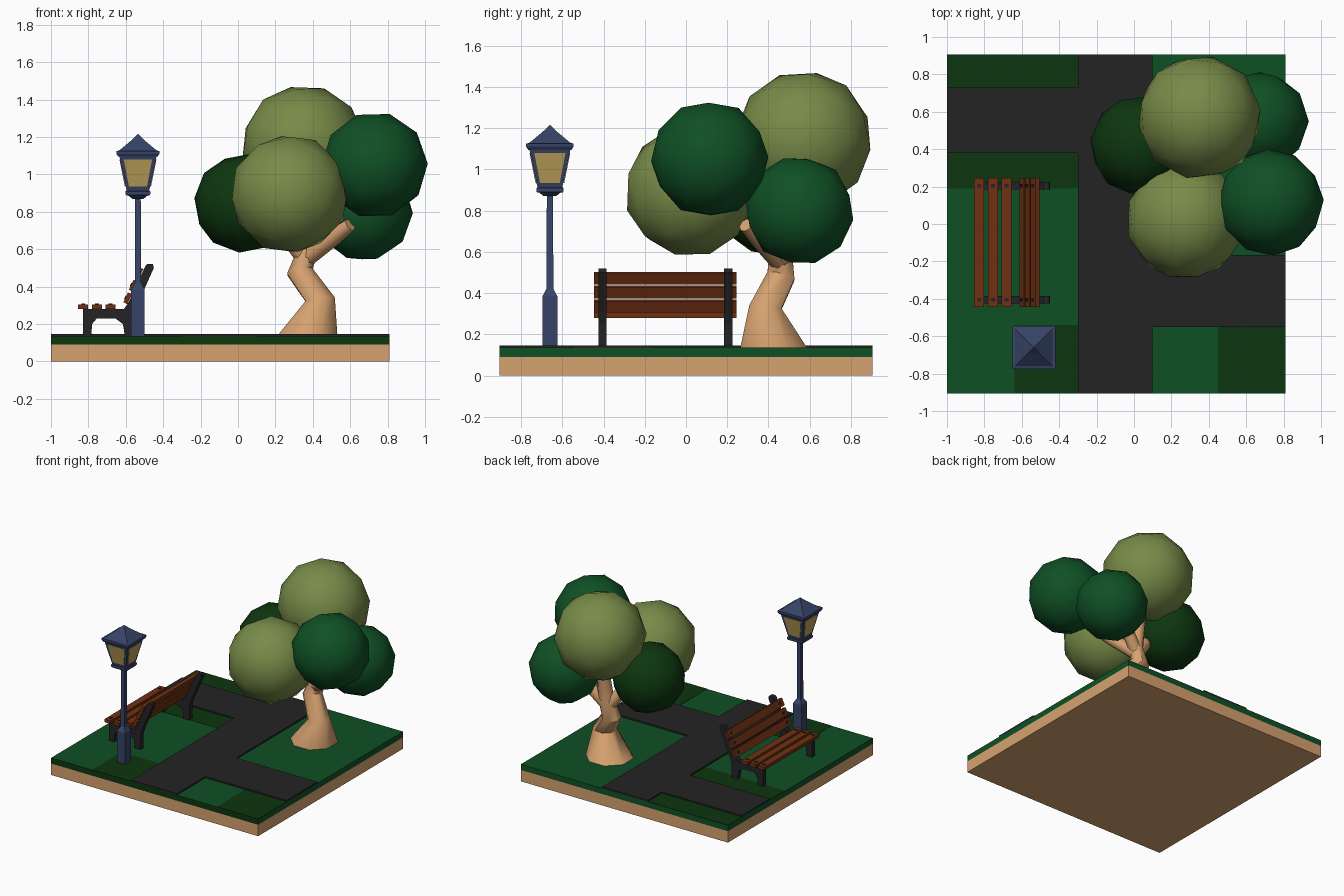
import bpy, bmesh, math
from mathutils import Vector, Matrix

if "Cube" in bpy.data.objects:
    bpy.data.objects.remove(bpy.data.objects["Cube"])


def material(name, rgb):
    # colours are given as 8-bit sRGB and stored linear
    lin = [((c / 255 + 0.055) / 1.055) ** 2.4 for c in rgb] + [1]
    m = bpy.data.materials.new(name)
    m.use_nodes = True
    m.diffuse_color = lin
    bsdf = m.node_tree.nodes["Principled BSDF"]
    bsdf.inputs["Base Color"].default_value = lin
    bsdf.inputs["Roughness"].default_value = 0.9
    return m


TAN = material("tan earth and bark", (214, 162, 112))
GREEN = material("green", (15, 80, 37))
DARK = material("dark green", (13, 54, 15))
CHARCOAL = material("charcoal", (36, 35, 37))
OLIVE = material("olive leaves", (119, 139, 72))
WOOD = material("red brown wood", (112, 48, 18))
NAVY = material("navy metal", (55, 68, 104))
GLASS = material("yellow glass", (190, 160, 88))


def finish(name, bm, *mats, smooth=None):
    bmesh.ops.recalc_face_normals(bm, faces=bm.faces)
    mesh = bpy.data.meshes.new(name)
    bm.to_mesh(mesh)
    bm.free()
    for m in mats:
        mesh.materials.append(m)
    if smooth:
        mesh.polygons.foreach_set("use_smooth", [True] * len(mesh.polygons))
        mesh.set_sharp_from_angle(angle=math.radians(smooth))
    ob = bpy.data.objects.new(name, mesh)
    bpy.context.collection.objects.link(ob)
    return ob


def add_box(bm, x, y, z, tilt=0):
    """Box from (min, max) ranges, tilted about its own y axis."""
    centre = Vector([sum(r) / 2 for r in (x, y, z)])
    size = [r[1] - r[0] for r in (x, y, z)]
    mat = Matrix.Translation(centre) @ Matrix.Rotation(tilt, 4, 'Y') @ Matrix.Diagonal((*size, 1))
    bmesh.ops.create_cube(bm, size=1, matrix=mat)


def boxes(name, ranges, mat):
    bm = bmesh.new()
    for r in ranges:
        add_box(bm, *r)
    return finish(name, bm, mat)


def add_loft(bm, rings):
    """Join rings of equal length and cap both ends."""
    loops = [[bm.verts.new(p) for p in ring] for ring in rings]
    for a, b in zip(loops, loops[1:]):
        for i in range(len(a)):
            j = (i + 1) % len(a)
            bm.faces.new((a[i], a[j], b[j], b[i]))
    bm.faces.new(loops[0])
    bm.faces.new(loops[-1])


def square_tower(name, centre, profile, mat):
    bm = bmesh.new()
    corners = ((-1, -1), (1, -1), (1, 1), (-1, 1))
    add_loft(bm, [[(centre[0] + w * sx, centre[1] + w * sy, z) for sx, sy in corners]
                  for w, z in profile])
    return finish(name, bm, mat)


def add_limb(bm, points, sides=8):
    """Tapered tube through (position, radius) points."""
    pos = [Vector(p) for p, r in points]
    rings = []
    for i, (p, r) in enumerate(points):
        t = pos[min(i + 1, len(pos) - 1)] - pos[max(i - 1, 0)]
        if pos[i].z < 0.2:
            t = Vector((0, 0, 1))
        q = Vector((0, 0, 1)).rotation_difference(t.normalized())
        rings.append([pos[i] + q @ Vector((r * math.cos(a), r * math.sin(a), 0))
                      for a in (math.tau * (k + 0.5) / sides for k in range(sides))])
    add_loft(bm, rings)


# Ground
X0, X1, Y0, Y1, TOP = -1.0, 0.81, -0.905, 0.905, 0.135
boxes("earth_base", [((X0, X1), (Y0, Y1), (0, 0.09))], TAN)
bm = bmesh.new()
add_box(bm, (X0, X1), (Y0, Y1), (0.09, TOP))
lawn = finish("lawn", bm, GREEN, DARK)
for f in lawn.data.polygons:
    f.material_index = int(f.normal.y < -0.5)
patch = (TOP - 0.002, TOP + 0.002)
boxes("dark_grass_patches", [
    ((X0, -0.3), (0.73, Y1), patch), ((X0, -0.3), (0.19, 0.38), patch),
    ((-0.64, -0.3), (Y0, -0.54), patch), ((0.45, X1), (Y0, -0.55), patch)], DARK)
slab = (TOP - 0.002, 0.147)
boxes("paths", [((-0.3, 0.1), (Y0, Y1), slab), ((X0, -0.3), (0.38, 0.73), slab),
                ((0.1, X1), (-0.55, -0.165), slab)], CHARCOAL)

# Street lamp
LAMP = (-0.535, -0.66)
square_tower("lamp_post", LAMP, [
    (0.036, TOP), (0.036, 0.385), (0.022, 0.41), (0.017, 0.42), (0.015, 0.87),
    (0.03, 0.87), (0.055, 0.89)], NAVY)
square_tower("lantern_frame", LAMP, [
    (0.062, 0.888), (0.066, 0.895), (0.066, 0.91), (0.06, 0.912), (0.1, 1.1)], NAVY)
square_tower("lantern_roof", LAMP, [
    (0.105, 1.095), (0.115, 1.11), (0.115, 1.125), (0.1, 1.128), (0.032, 1.185), (0.002, 1.215)], NAVY)
bm = bmesh.new()
for k in range(4):
    turn = Matrix.Translation((*LAMP, 0)) @ Matrix.Rotation(k * math.pi / 2, 4, 'Z')
    rings = []
    for out in (-0.003, 0.004):
        low, high = 0.066, 0.095
        rings.append([turn @ Vector(p) for p in (
            (-0.048, -low - out, 0.935), (0.048, -low - out, 0.935),
            (0.076, -high - out, 1.08), (-0.076, -high - out, 1.08))])
    add_loft(bm, rings)
finish("lantern_panes", bm, GLASS)

# Bench: side frames cut from a profile, slats and bolts
frame = [(-0.83, TOP), (-0.785, TOP), (-0.78, 0.2), (-0.755, 0.23), (-0.655, 0.23),
         (-0.615, 0.2), (-0.605, TOP), (-0.555, TOP), (-0.555, 0.25), (-0.535, 0.31),
         (-0.45, 0.5), (-0.455, 0.52), (-0.485, 0.52), (-0.495, 0.51),
         (-0.585, 0.315), (-0.61, 0.28), (-0.83, 0.28)]
SIDES = (-0.405, 0.205)
bm = bmesh.new()
for y in SIDES:
    add_loft(bm, [[(x, y + d, z) for x, z in frame] for d in (-0.02, 0.02)])
finish("bench_side_frames", bm, CHARCOAL)

seat_x = (-0.828, -0.754, -0.682)
back = [(-0.59, 0.338), (-0.56, 0.405), (-0.529, 0.472)]
lean = math.atan2(0.031, 0.067)
slats, bolts = bmesh.new(), bmesh.new()
for x in seat_x:
    add_box(slats, (x - 0.027, x + 0.027), (-0.445, 0.245), (0.28, 0.305))
    for y in SIDES:
        add_box(bolts, (x - 0.01, x + 0.01), (y - 0.01, y + 0.01), (0.3, 0.309))
for x, z in back:
    add_box(slats, (x - 0.012, x + 0.012), (-0.445, 0.245), (z - 0.029, z + 0.029), lean)
    for y in SIDES:
        add_box(bolts, (x - 0.016, x + 0.01), (y - 0.01, y + 0.01), (z - 0.01, z + 0.01), lean)
finish("bench_slats", slats, WOOD)
finish("bench_bolts", bolts, CHARCOAL)

# Tree trunk with branches
fork = (0.375, 0.46, 0.6)
bm = bmesh.new()
add_limb(bm, [((0.37, 0.425, TOP), 0.175), ((0.44, 0.385, 0.33), 0.085),
              ((0.33, 0.46, 0.48), 0.073), (fork, 0.06), ((0.37, 0.52, 0.9), 0.045)])
for tip in ((0.6, 0.29, 0.73), (0.2, 0.4, 0.75), (0.53, 0.52, 0.73)):
    start = Vector(fork) - Vector((0.015, 0, 0.05))
    add_limb(bm, [(start, 0.05), (start.lerp(Vector(tip), 0.6), 0.045), (tip, 0.036)])
finish("tree_trunk", bm, TAN, smooth=50)

# Foliage clumps: name, centre, radius, colour, turn
clumps = [("leaves_front", (0.275, 0.02, 0.895), 0.32, OLIVE, 0.3),
          ("leaves_top", (0.35, 0.57, 1.145), 0.335, OLIVE, 0.9),
          ("leaves_left", (0.73, 0.115, 1.05), 0.285, GREEN, 0.5),
          ("leaves_left_back", (0.67, 0.55, 0.8), 0.265, GREEN, 1.4),
          ("leaves_right", (0.03, 0.42, 0.845), 0.267, DARK, 0.7)]
for name, centre, radius, mat, turn in clumps:
    bm = bmesh.new()
    place = (Matrix.Translation(centre) @ Matrix.Rotation(turn, 4, 'X')
             @ Matrix.Rotation(turn * 2, 4, 'Z'))
    bmesh.ops.create_icosphere(bm, subdivisions=2, radius=radius, matrix=place)
    finish(name, bm, mat, smooth=40)
